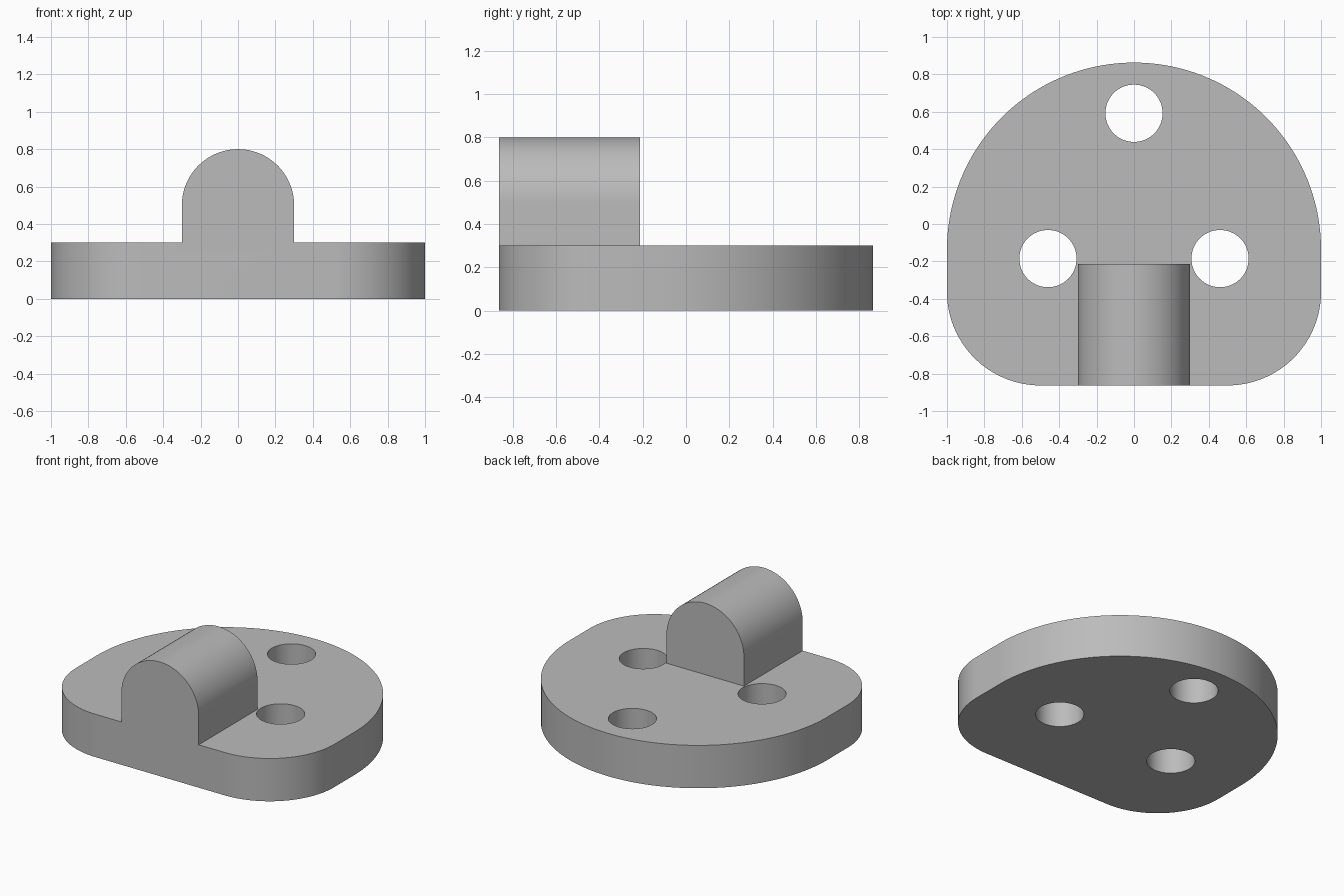
import bpy, bmesh
from math import cos, sin, pi, radians
from mathutils import Vector

if "Cube" in bpy.data.objects:
    bpy.data.objects.remove(bpy.data.objects["Cube"])

FRONT, BACK = -0.863, 0.863
PLATE_TOP = 0.3
CORNER_R, BOSS_R, HOLE_R = 0.5, 0.3, 0.153

grey = bpy.data.materials.new("plain grey")
grey.use_nodes = True
colour = (0.5, 0.5, 0.5, 1)
grey.diffuse_color = colour
grey.node_tree.nodes["Principled BSDF"].inputs["Base Color"].default_value = colour


def arc(cx, cy, r, start, end, steps):
    angles = [radians(start + (end - start) * i / steps) for i in range(steps + 1)]
    return [(cx + r * cos(a), cy + r * sin(a)) for a in angles]


def prism(name, points, direction):
    """Extrude a closed outline of 3D points along a direction."""
    bm = bmesh.new()
    face = bm.faces.new([bm.verts.new(p) for p in points])
    moved = bmesh.ops.extrude_face_region(bm, geom=[face], use_keep_orig=True)["geom"]
    verts = [g for g in moved if isinstance(g, bmesh.types.BMVert)]
    bmesh.ops.translate(bm, verts=verts, vec=Vector(direction))
    bmesh.ops.recalc_face_normals(bm, faces=bm.faces)
    mesh = bpy.data.meshes.new(name)
    bm.to_mesh(mesh)
    bm.free()
    mesh.materials.append(grey)
    obj = bpy.data.objects.new(name, mesh)
    bpy.context.collection.objects.link(obj)
    return obj


def combine(target, tool, operation):
    """Apply a boolean and remove the tool object."""
    bpy.context.view_layer.objects.active = target
    mod = target.modifiers.new(operation.lower(), "BOOLEAN")
    mod.operation, mod.object, mod.solver = operation, tool, "EXACT"
    bpy.ops.object.modifier_apply(modifier=mod.name)
    bpy.data.objects.remove(tool)


# Base plate: half-round back, straight sides, rounded front corners
outline = arc(0, BACK - 1, 1, 0, 180, 96)
outline += arc(-1 + CORNER_R, FRONT + CORNER_R, CORNER_R, 180, 270, 32)
outline += arc(1 - CORNER_R, FRONT + CORNER_R, CORNER_R, 270, 360, 32)
bracket = prism("mounting_plate", [(x, y, 0) for x, y in outline], (0, 0, PLATE_TOP))

# Round-topped boss, flush with the front edge
arch = arc(0, 0.5, BOSS_R, 0, 180, 64) + [(-BOSS_R, 0.15), (BOSS_R, 0.15)]
boss = prism("boss", [(x, FRONT, z) for x, z in arch], (0, 0.65, 0))
combine(bracket, boss, "UNION")

# Three through holes
for x, y in [(0, 0.592), (-0.46, -0.185), (0.46, -0.185)]:
    ring = arc(x, y, HOLE_R, 0, 360, 64)[:-1]
    cutter = prism("hole_cutter", [(px, py, -0.1) for px, py in ring], (0, 0, 0.6))
    combine(bracket, cutter, "DIFFERENCE")

# Merge the flush front faces and shade
bm = bmesh.new()
bm.from_mesh(bracket.data)
bmesh.ops.remove_doubles(bm, verts=bm.verts, dist=1e-5)
bmesh.ops.dissolve_limit(bm, angle_limit=radians(0.1), verts=bm.verts, edges=bm.edges)
bm.to_mesh(bracket.data)
bm.free()

bpy.ops.object.select_all(action="DESELECT")
bracket.select_set(True)
bpy.context.view_layer.objects.active = bracket
bpy.ops.object.shade_smooth_by_angle(angle=radians(30))
